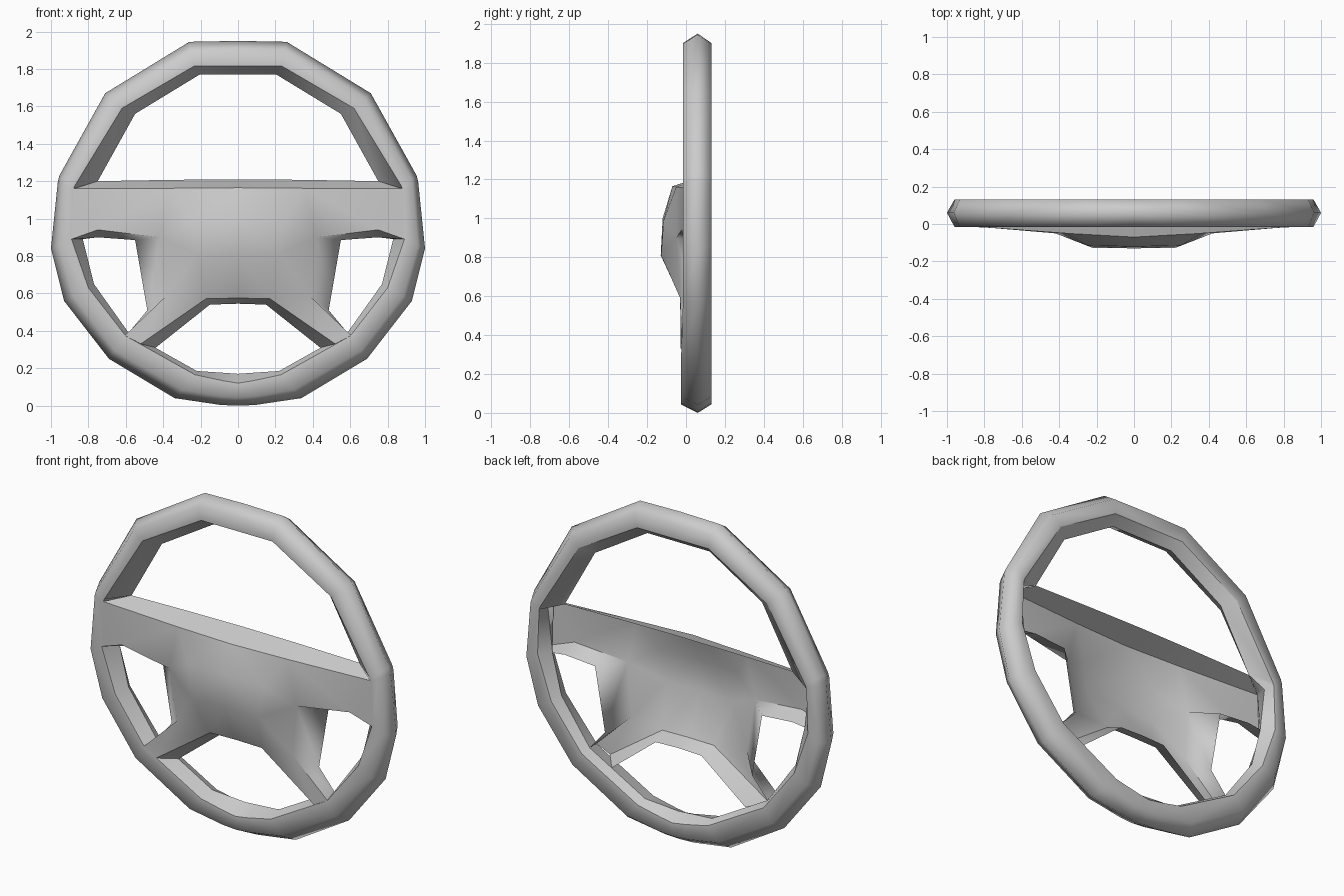
import bpy, bmesh

if "Cube" in bpy.data.objects:
    bpy.data.objects.remove(bpy.data.objects["Cube"])

BACK = 0.07  # depth where the shell walls end


def make_half(name, verts, faces, sharp):
    """Build the x >= 0 half, mark hard edges, mirror it."""
    bm = bmesh.new()
    vs = [bm.verts.new(v) for v in verts]
    for f in faces:
        bm.faces.new([vs[i] for i in f]).smooth = True
    bmesh.ops.recalc_face_normals(bm, faces=bm.faces)
    for a, b in sharp:
        e = bm.edges.get((vs[a], vs[b]))
        if e:
            e.smooth = False
    me = bpy.data.meshes.new(name)
    bm.to_mesh(me)
    bm.free()
    ob = bpy.data.objects.new(name, me)
    bpy.context.collection.objects.link(ob)
    m = ob.modifiers.new("mirror", 'MIRROR')
    m.merge_threshold = 0.0005
    return ob


# Rim: stations of (outer apex, front inner edge, inner ridge) from top to bottom
stations = [
    ((0, 1.95), (0, 1.815), (0, 1.77)),
    ((.26, 1.945), (.235, 1.815), (.205, 1.77)),
    ((.71, 1.67), (.62, 1.59), (.55, 1.56)),
    ((.955, 1.23), (.873, 1.175), (.75, 1.2)),
    ((.963, 1.2), (.88, 1.155), (.86, 1.15)),
    ((1.0, .84), (.89, .89), (.83, .89)),
    ((.93, .56), (.80, .63), (.77, .65)),
    ((.69, .25), (.60, .372), (.585, .39)),
    ((.34, .04), (.23, .165), (.22, .185)),
    ((.09, .003), (.08, .133), (.07, .175)),
    ((0, 0), (0, .12), (0, .17)),
]
verts, faces, sharp = [], [], []
for i, (o, f, m) in enumerate(stations):
    ex, ez = [o[k] + (f[k] - o[k]) * .36 for k in (0, 1)]
    yf = -.015 - (.01 if i > 6 else 0)
    verts += [(o[0], .06, o[1]), (ex, yf, ez), (f[0], yf + .003, f[1]),
              (m[0], BACK, m[1]), (f[0], .125, f[1]), (ex, .13, ez)]
for i in range(len(stations) - 1):
    a, b = i * 6, i * 6 + 6
    for k in range(6):
        n = (k + 1) % 6
        faces.append((a + k, a + n, b + n, b + k))
    sharp += [(a + k, b + k) for k in (2, 3, 4)]
make_half("rim", verts, faces, sharp)

# Hub shell: domed front sheet with lower spokes, open at the back
pts = {
    'T0': (0, -.07, 1.165), 'T1': (.36, -.05, 1.162), 'T2': (.88, -.012, 1.16),
    'B0': (0, -.12, 1.0), 'B1': (.25, -.115, .99),
    'M0': (0, -.13, .81), 'M1': (.22, -.128, .81),
    'S0': (.89, -.012, .89), 'S1': (.75, -.022, .94), 'S2': (.42, -.05, .90),
    'S3': (.38, -.03, .59), 'S4': (.605, -.022, .375),
    'L0': (0, -.02, .575), 'L1': (.17, -.02, .572), 'L2': (.52, -.028, .33),
    # rear edges of the walls
    't0': (0, BACK, 1.21), 't1': (.36, BACK, 1.207), 't2': (.75, BACK, 1.2),
    's0': (.83, BACK, .89), 's1': (.75, BACK, .90), 's2': (.55, BACK, .885),
    's3': (.485, BACK, .51), 's4': (.585, BACK, .39),
    'l0': (0, BACK, .545), 'l1': (.15, BACK, .54), 'l2': (.44, BACK, .31),
}
keys = list(pts)
sheet = ["T0 T1 B1 B0", "B0 B1 M1 M0", "M0 M1 L1 L0", "T1 T2 S1 S2", "T2 S0 S1",
         "T1 S2 B1", "B1 S2 M1", "M1 S2 S3", "M1 S3 L1", "S3 S4 L2 L1"]
faces = [[keys.index(k) for k in s.split()] for s in sheet]
sharp = []
for chain in ("T0 T1 T2", "S0 S1 S2 S3 S4", "L0 L1 L2"):
    c = chain.split()
    for p, q in zip(c, c[1:]):
        faces.append([keys.index(k) for k in (p, q, q.lower(), p.lower())])
        if (p, q) != ("S2", "S3"):  # this wall blends softly into the dome
            sharp.append((keys.index(p), keys.index(q)))
make_half("hub_and_spokes", list(pts.values()), faces, sharp)
